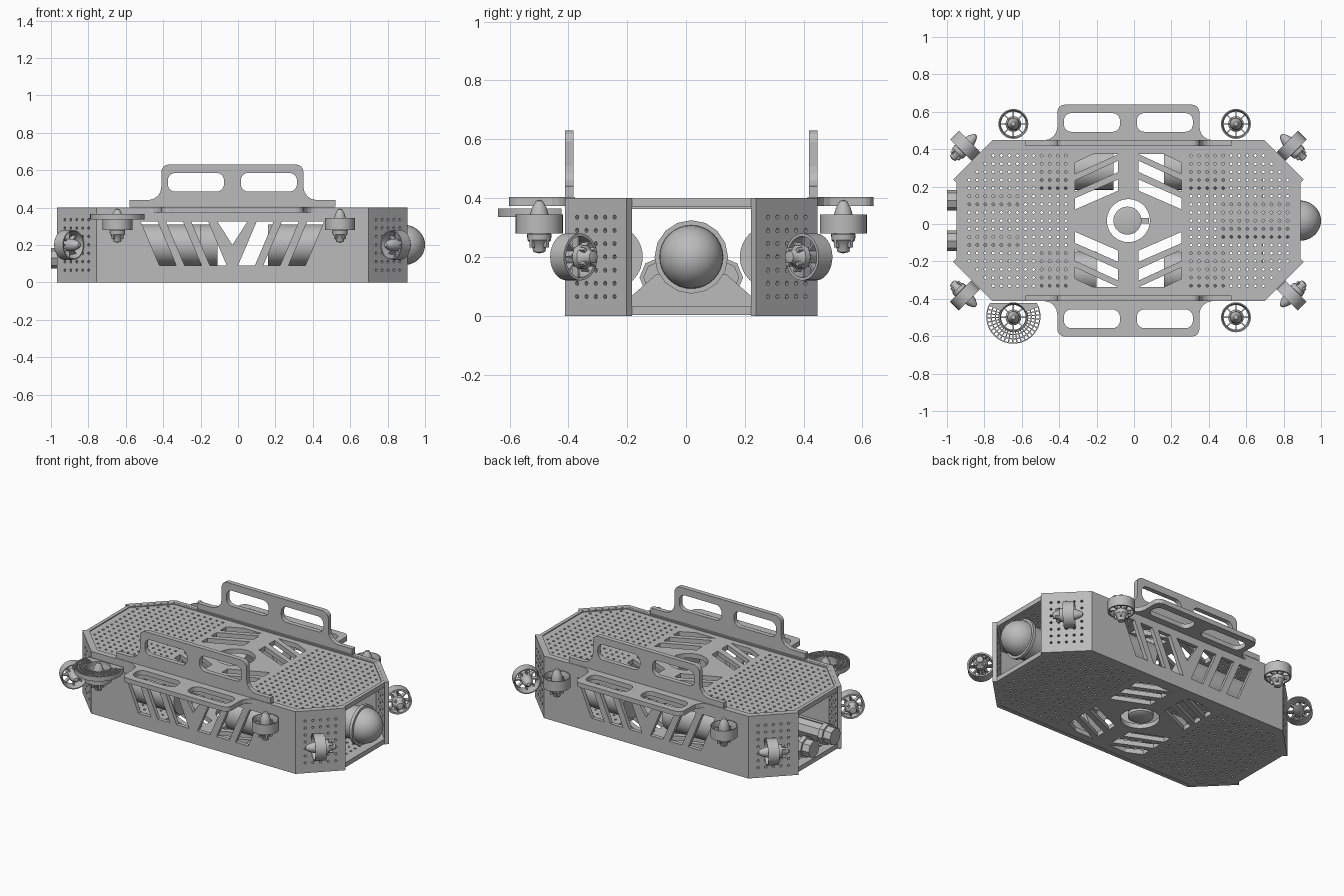
import bpy, bmesh
from math import sin, cos, pi, sqrt, radians
from mathutils import Matrix, Vector

if "Cube" in bpy.data.objects:
    bpy.data.objects.remove(bpy.data.objects["Cube"])

CX, CY = -0.03, 0.018            # hull centre
HX, HY, CH, H = 0.9375, 0.43, 0.21, 0.4   # hull half sizes, chamfer, height
WALL = 0.025
SIDES = (-1, 1)
CORNERS = [(sx, sy) for sx in SIDES for sy in SIDES]

grey = bpy.data.materials.new("mid grey")
grey.use_nodes = True
grey.diffuse_color = (0.5, 0.5, 0.5, 1)
grey.node_tree.nodes["Principled BSDF"].inputs["Base Color"].default_value = (0.5, 0.5, 0.5, 1)


def frame(origin, u, v):
    """Placement whose local x, y axes are u and v."""
    u, v = Vector(u).normalized(), Vector(v).normalized()
    m = Matrix((u, v, u.cross(v))).transposed().to_4x4()
    m.translation = origin
    return m


def finish(name, bm, matrix, smooth=False):
    bm.transform(matrix)
    bmesh.ops.remove_doubles(bm, verts=bm.verts, dist=1e-5)
    bmesh.ops.recalc_face_normals(bm, faces=bm.faces)
    me = bpy.data.meshes.new(name)
    bm.to_mesh(me)
    bm.free()
    me.materials.clear()
    me.materials.append(grey)
    ob = bpy.data.objects.new(name, me)
    bpy.context.collection.objects.link(ob)
    for p in me.polygons:
        p.use_smooth = False
        p.material_index = 0
    if smooth:
        bpy.ops.object.select_all(action='DESELECT')
        ob.select_set(True)
        bpy.context.view_layer.objects.active = ob
        bpy.ops.object.shade_smooth_by_angle(angle=radians(35))
    return ob


def panel(name, loops, thick, matrix):
    """Flat sheet: first loop is the outline, the others are cut out."""
    cu = bpy.data.curves.new(name + "_sheet", 'CURVE')
    cu.dimensions, cu.fill_mode, cu.extrude = '2D', 'BOTH', thick / 2
    for loop in loops:
        s = cu.splines.new('POLY')
        s.points.add(len(loop) - 1)
        for p, (x, y) in zip(s.points, loop):
            p.co = (x, y, 0, 1)
        s.use_cyclic_u = True
    tmp = bpy.data.objects.new(name + "_sheet", cu)
    bpy.context.collection.objects.link(tmp)
    dg = bpy.context.evaluated_depsgraph_get()
    me = bpy.data.meshes.new_from_object(tmp.evaluated_get(dg), depsgraph=dg)
    bm = bmesh.new()
    bm.from_mesh(me)
    bpy.data.objects.remove(tmp)
    bpy.data.curves.remove(cu)
    bpy.data.meshes.remove(me)
    return finish(name, bm, matrix)


def lathe(bm, profile, n=32, closed=False):
    """Spin an (r, z) profile about local z."""
    pts = profile + profile[:1] if closed else profile
    vs = [bm.verts.new((r, 0, z)) for r, z in pts]
    es = [bm.edges.new(p) for p in zip(vs, vs[1:])]
    bmesh.ops.spin(bm, geom=vs + es, cent=(0, 0, 0), axis=(0, 0, 1), angle=2 * pi, steps=n)
    bmesh.ops.remove_doubles(bm, verts=bm.verts, dist=1e-5)


def turned(name, profile, matrix, n=32):
    bm = bmesh.new()
    lathe(bm, profile, n)
    return finish(name, bm, matrix, n > 8)


def rod(name, a, b, r, n=32):
    """Capped cylinder along x from a to the x value b."""
    d = b - a[0]
    return turned(name, [(0, 0), (r, 0), (r, d), (0, d)], frame(a, (0, 1, 0), (0, 0, 1)), n)


def box(bm, size, matrix):
    bmesh.ops.create_cube(bm, size=1, matrix=matrix @ Matrix.Diagonal((*size, 1)))


def circle(x, y, r, n):
    return [(x + r * cos(2 * pi * (i + .3) / n), y + r * sin(2 * pi * (i + .3) / n)) for i in range(n)]


def rounded(x0, x1, y0, y1, r):
    out = []
    for k, (x, y) in enumerate([(x1 - r, y1 - r), (x0 + r, y1 - r), (x0 + r, y0 + r), (x1 - r, y0 + r)]):
        out += [(x + r * cos(pi / 2 * (k + i / 6)), y + r * sin(pi / 2 * (k + i / 6))) for i in range(7)]
    return out


def octagon(i):
    x, y, c = HX - i, HY - i, CH - i * (2 - sqrt(2))
    return [(x, c - y), (x, y - c), (x - c, y), (c - x, y),
            (-x, y - c), (-x, c - y), (c - x, -y), (x - c, -y)]


def mirrored(loop, sx, sy=1):
    return [(sx * x, sy * y) for x, y in loop]


# Perforated decks with chevron slots and a round centre opening
slots = [[(.055, .16), (.285, .06), (.285, .12), (.055, .22)],
         [(.055, .26), (.285, .155), (.285, .215), (.055, .32)],
         [(.055, .355), (.285, .25), (.285, .31), (.19, .355)]]
cuts = [circle(0, 0, .115, 40)] + [mirrored(s, sx, sy) for s in slots for sx, sy in CORNERS]
for i in range(14):
    for j in range(-8, 9):
        x, y = .335 + i * .043, j * .0435
        if x < HX - .07 and x + abs(y) < HX + HY - CH - .085:
            cuts += [circle(sx * x, y, .008, 6) for sx in SIDES]
for name, z, inset in (("top_deck", .378, .04), ("bottom_deck", .017, .02)):
    panel(name, [octagon(inset)] + cuts, .03, Matrix.Translation((CX, CY, z)))
panel("top_rim", [octagon(.018), octagon(.04)], .03, Matrix.Translation((CX, CY, .384)))

# Long side walls with slanted slots meeting in a central Y
half = HX - CH
wall = [(-half, 0), (half, 0), (half, H), (-half, H)]
wall_cuts = [[(-.08, .325), (.08, .325), (0, .2)]]
for k in range(3):
    t = .13 + k * .135
    s = [(t, .325), (t + .09, .325), (t - .01, .09), (t - .1, .09)]
    wall_cuts += [mirrored(s, sx) for sx in SIDES]
for sy, name in zip(SIDES, ("front_wall", "back_wall")):
    panel(name, [wall] + wall_cuts, WALL,
          frame((CX, CY + sy * (HY - WALL / 2), 0), (1, 0, 0), (0, 0, 1)))

# Perforated corner walls
hw = CH / sqrt(2)
for sx, sy in CORNERS:
    n = Vector((sx, sy, 0)).normalized()
    o = Vector((CX + sx * (HX - CH / 2), CY + sy * (HY - CH / 2), 0)) - n * WALL / 2
    dots = [circle(i * .045, .065 + j * .045, .008, 6) for i in range(-2, 3) for j in range(7)]
    panel("corner_wall", [[(-hw, 0), (hw, 0), (hw, H), (-hw, H)]] + dots, WALL,
          frame(o, (sx, -sy, 0), (0, 0, 1)))

# Carry handles: one upright and one flat on each long side
right = [(.55, 0), (.55, .035), (.45, .035)]
right += [(.45 - .07 * sin(a), .105 - .07 * cos(a)) for a in (pi / 8, pi / 4, 3 * pi / 8, pi / 2)]
right += [(.34 + .04 * cos(a), .185 + .04 * sin(a)) for a in (0, pi / 8, pi / 4, 3 * pi / 8, pi / 2)]
outline = right + mirrored(right, -1)[::-1]
grips = [mirrored(rounded(.045, .345, .08, .18, .04), sx) for sx in SIDES]
for sy in SIDES:
    panel("upright_handle", [outline] + grips, .03,
          frame((CX, CY + sy * (HY - .015), .405), (1, 0, 0), (0, 0, 1)))
    panel("flat_handle", [outline] + grips, .03,
          frame((CX, CY + sy * (HY - .035), .388), (1, 0, 0), (0, sy, 0)))


# Ducted thrusters
def thruster(name, matrix):
    bm = bmesh.new()
    lathe(bm, [(.08, -.033), (.08, .033), (.074, .033), (.066, 0), (.07, -.033)], closed=True)
    lathe(bm, [(0, .083), (.012, .078), (.025, .055), (.032, .03), (.033, -.025), (.042, -.035),
               (.04, -.055), (.026, -.07), (.02, -.095), (0, -.1)], 20)
    for k in range(8):
        turn = Matrix.Rotation(k * pi / 4, 4, 'Z')
        box(bm, (.044, .007, .03), turn @ Matrix.Translation((.05, 0, -.01)))
        if k % 2:
            box(bm, (.012, .012, .05), turn @ Matrix.Translation((.034, 0, -.055)))
    finish(name, bm, matrix, True)


for sx, sy in CORNERS:
    thruster("vertical_thruster", Matrix.Translation((CX - .02 + sx * .595, CY + sy * .517, .312)))
    spot = (CX + sx * .873, CY + sy * .4, .2)
    thruster("corner_thruster", frame(spot, (0, 0, 1), (sx, sy, 0))
             if sx * sy > 0 else frame(spot, (sx, sy, 0), (0, 0, 1)))

# Grille guard over one thruster
def arc(r, a, b, n):
    return [(r * cos(radians(a + (b - a) * i / n)), r * sin(radians(a + (b - a) * i / n))) for i in range(n + 1)]


grille = [arc(.145, -210, 30, 40), circle(0, 0, .07, 32)]
for r in (.076, .099, .122):
    for k in range(24):
        a = -204 + k * 9.5
        grille.append(arc(r, a, a + 6.5, 2) + arc(r + .017, a + 6.5, a, 2))
panel("thruster_guard", grille, .03, Matrix.Translation((-.645, -.495, .35)))

# Camera housing with dome
rod("camera_tube", (.45, CY, .2), .88, .1)
rod("camera_flange", (.865, CY, .2), .885, .125, 16)
dome = [(.108 * cos(i * pi / 20), .115 * sin(i * pi / 20)) for i in range(10)] + [(0, .115)]
turned("camera_dome", dome, frame((.885, CY, .2), (0, 1, 0), (0, 0, 1)))

# Internal pressure tubes
for sy in SIDES:
    y = CY + sy * .275
    rod("left_tube", (.16, y, .2), .5, .11)
    rod("right_tube", (-.53, y, .2), -.11 if sy > 0 else -.2, .11)

# Cradles across the hull
for x in (-.68, .68):
    panel("cradle", [[(-.25, .03), (.25, .03), (.2, .07), (.12, .14), (-.12, .14), (-.2, .07)]], .02,
          frame((x, CY, 0), (0, 1, 0), (0, 0, 1)))

# Rear equipment pods with collars
for sy in SIDES:
    y = CY + sy * .108
    rod("equipment_pod", (-1.0, y, .13), -.6, .055, 8)
    rod("pod_collar", (-.95, y, .13), -.92, .068, 8)

# Centre sensor with side lug
turned("centre_sensor", [(0, .005), (.06, .005), (.075, .015), (.075, .08), (.055, .085), (0, .085)],
       Matrix.Translation((CX - .005, CY, 0)))
bm = bmesh.new()
box(bm, (.05, .03, .03), Matrix.Translation((CX + .085, CY, .05)))
finish("sensor_lug", bm, Matrix())
